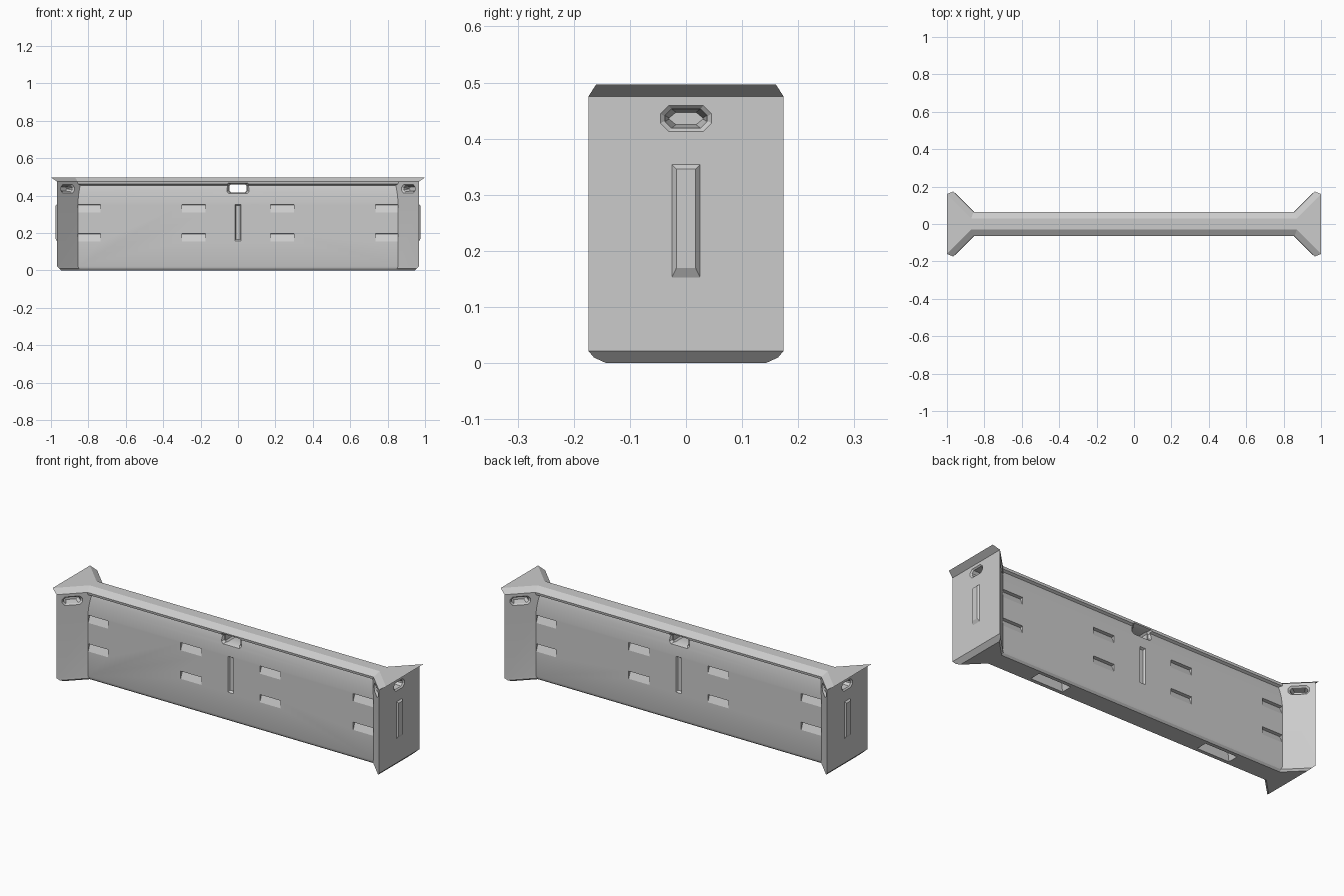
import bpy, bmesh, math
from mathutils import Matrix, Vector

if "Cube" in bpy.data.objects:
    bpy.data.objects.remove(bpy.data.objects["Cube"])

grey = bpy.data.materials.new("light_grey")
grey.use_nodes = True
grey.diffuse_color = (0.6, 0.6, 0.6, 1)
grey.node_tree.nodes["Principled BSDF"].inputs["Base Color"].default_value = (0.6, 0.6, 0.6, 1)


def finish(name, bm):
    bmesh.ops.recalc_face_normals(bm, faces=bm.faces)
    mesh = bpy.data.meshes.new(name)
    bm.to_mesh(mesh)
    bm.free()
    mesh.materials.append(grey)
    obj = bpy.data.objects.new(name, mesh)
    bpy.context.collection.objects.link(obj)
    return obj


def hull(name, points):
    bm = bmesh.new()
    for p in points:
        bm.verts.new(p)
    out = bmesh.ops.convex_hull(bm, input=bm.verts)
    bmesh.ops.dissolve_limit(bm, angle_limit=0.01, verts=bm.verts, edges=bm.edges)
    return finish(name, bm)


def frame(origin, normal):
    """Local x runs sideways, y up and z out along the normal."""
    n = Vector(normal).normalized()
    side = Vector((0, 0, 1)).cross(n)
    m = Matrix((side, (0, 0, 1), n)).transposed().to_4x4()
    m.translation = origin
    return m


def octagon(m, w, h, depth, cut):
    pts = []
    for sx in (-1, 1):
        for sy in (-1, 1):
            pts.append(m @ Vector((sx * (w - cut), sy * h, depth)))
            pts.append(m @ Vector((sx * w, sy * (h - cut), depth)))
    return pts


cutters = []


def grip(origin, normal, w, h, depth):
    """Octagonal grip opening with a bevelled mouth."""
    m = frame(origin, normal)
    cutters.append(hull("grip_cutter", octagon(m, w, h, 0.01, 0.012)
                        + octagon(m, w - 0.01, h - 0.008, -depth, 0.012)))
    cutters.append(hull("mouth_cutter", octagon(m, w + 0.01, h + 0.008, 0.004, 0.016)
                        + octagon(m, w - 0.004, h - 0.004, -0.009, 0.012)))


# Barrier body: stacked bow-tie outlines (height, end x, end y, waist x, waist y)
rings = [
    (0, 0.945, 0.142, 0.853, 0.05),
    (0.01, 0.955, 0.164, 0.85, 0.059),
    (0.022, 0.967, 0.174, 0.856, 0.063),
    (0.36, 0.967, 0.174, 0.856, 0.063),
    (0.4, 0.967, 0.174, 0.853, 0.06),
    (0.44, 0.967, 0.174, 0.847, 0.054),
    (0.455, 0.967, 0.174, 0.843, 0.05),
    (0.462, 0.967, 0.174, 0.856, 0.063),
    (0.475, 0.967, 0.174, 0.858, 0.065),
    (0.497, 1.0, 0.16, 0.87, 0.03),
]
bm = bmesh.new()
loops = []
for z, ex, ey, wx, wy in rings:
    outline = [(ex, -ey), (ex, ey), (wx, wy), (-wx, wy),
               (-ex, ey), (-ex, -ey), (-wx, -wy), (wx, -wy)]
    loops.append([bm.verts.new((x, y, z)) for x, y in outline])
for low, high in zip(loops, loops[1:]):
    for i in range(8):
        j = (i + 1) % 8
        bm.faces.new((low[i], low[j], high[j], high[i]))
bm.faces.new(loops[0])
bm.faces.new(loops[-1])
body = finish("barrier_body", bm)

# Centre grip, right through the wall
m = frame((0, 0, 0.438), (0, -1, 0))
cutters.append(hull("centre_cutter", octagon(m, 0.045, 0.022, 0.1, 0.008)
                    + octagon(m, 0.045, 0.022, -0.1, 0.008)))
for s in (-1, 1):
    m = frame((0, s * 0.055, 0.438), (0, s, 0))
    cutters.append(hull("mouth_cutter", octagon(m, 0.066, 0.03, 0.01, 0.012)
                        + octagon(m, 0.05, 0.022, -0.012, 0.01)))

for sx in (-1, 1):
    # Grips in the end faces and on the slanted wings
    grip((sx * 0.967, 0, 0.436), (sx, 0, 0), 0.04, 0.019, 0.06)
    for sy in (-1, 1):
        grip((sx * 0.911, sy * 0.118, 0.436), (-sx, sy, 0), 0.046, 0.019, 0.042)

    # Fork pockets in the underside
    cutters.append(hull("fork_cutter", [
        (sx * 0.51 + a * w, b * d, z)
        for w, d, z in ((0.1, 0.032, -0.01), (0.085, 0.022, 0.04))
        for a in (-1, 1) for b in (-1, 1)]))

    # Wedge-shaped pockets in both wall faces
    for sy in (-1, 1):
        for x0, x1 in ((0.175, 0.3), (0.735, 0.855)):
            for top in (0.355, 0.2):
                section = [(0.085, top), (0.046, top - 0.006),
                           (0.063, top - 0.045), (0.085, top - 0.045)]
                cutters.append(hull("pocket_cutter", [
                    (sx * x, sy * y, z) for x in (x0, x1) for y, z in section]))

# Upright slot in the middle of each wall face
for sy in (-1, 1):
    cutters.append(hull("slot_cutter", [
        (a * w, sy * y, z)
        for w, y, lo, hi in ((0.02, 0.068, 0.155, 0.356), (0.011, 0.052, 0.166, 0.346))
        for a in (-1, 1) for z in (lo, hi)]))

# Cut all openings, then bake the result
for c in cutters:
    mod = body.modifiers.new("cut", "BOOLEAN")
    mod.operation = "DIFFERENCE"
    mod.solver = "EXACT"
    mod.object = c
deps = bpy.context.evaluated_depsgraph_get()
body.data = bpy.data.meshes.new_from_object(body.evaluated_get(deps))
body.modifiers.clear()
for c in cutters:
    bpy.data.objects.remove(c)
body.data.materials.clear()
body.data.materials.append(grey)

# Raised rib on each end face
for name, s in (("left_end_rib", 1), ("right_end_rib", -1)):
    hull(name, [(s * x, a * w, z)
                for x, w, lo, hi in ((0.96, 0.025, 0.153, 0.354), (0.967, 0.025, 0.153, 0.354),
                                     (0.976, 0.017, 0.17, 0.346))
                for a in (-1, 1) for z in (lo, hi)])

# Smooth the gentle wall curve, keep edges sharp
bpy.ops.object.select_all(action="DESELECT")
body.select_set(True)
bpy.context.view_layer.objects.active = body
bpy.ops.object.shade_smooth_by_angle(angle=math.radians(20))
